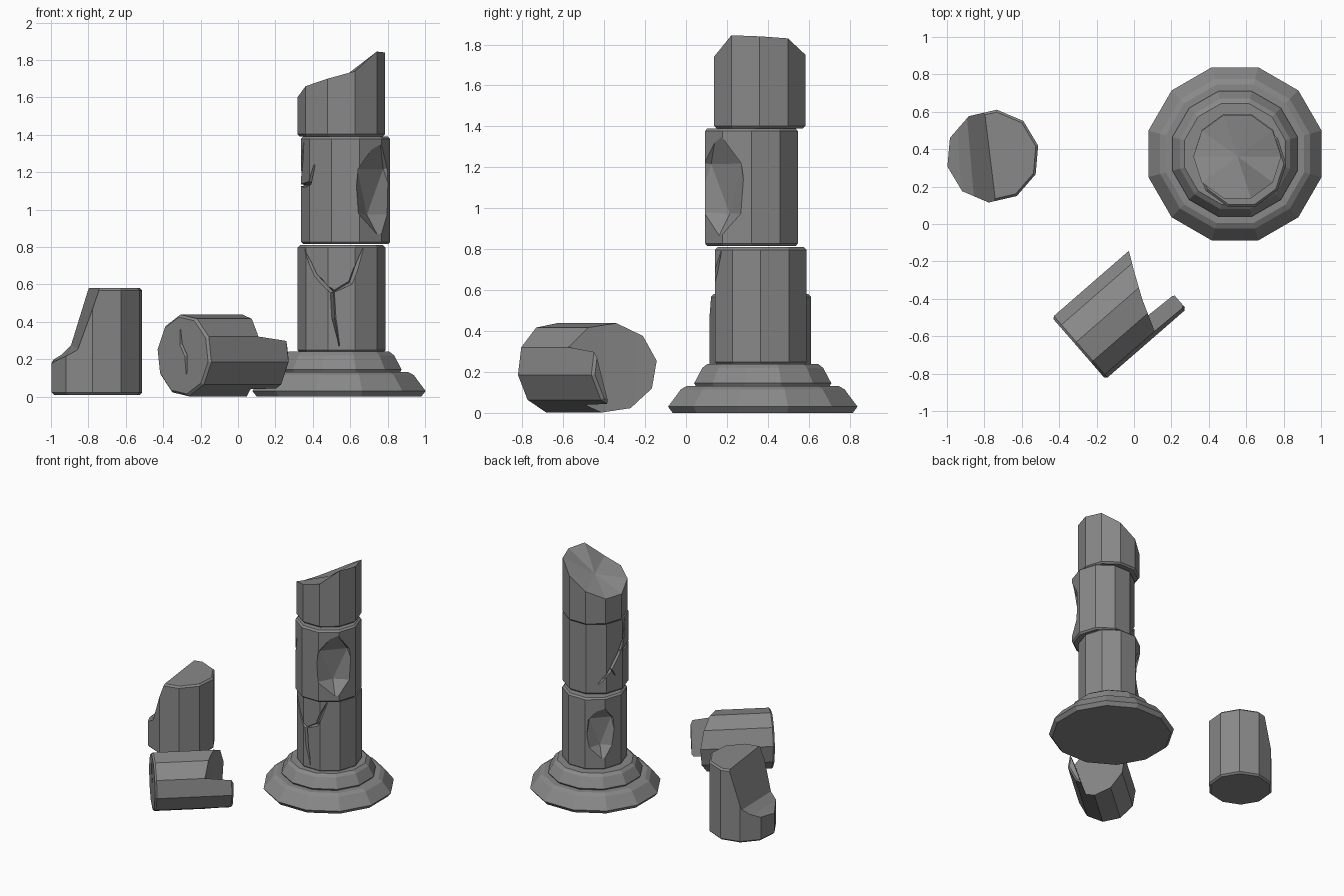
import bpy, bmesh, math, random
from mathutils import Matrix, Vector

if "Cube" in bpy.data.objects:
    bpy.data.objects.remove(bpy.data.objects["Cube"])

random.seed(4)
stone = bpy.data.materials.new("grey stone")
stone.diffuse_color = (0.25, 0.25, 0.25, 1)
stone.use_nodes = True
stone.node_tree.nodes["Principled BSDF"].inputs["Base Color"].default_value = stone.diffuse_color


def make_object(name, bm):
    bmesh.ops.recalc_face_normals(bm, faces=bm.faces)
    me = bpy.data.meshes.new(name)
    bm.to_mesh(me)
    bm.free()
    me.materials.append(stone)
    ob = bpy.data.objects.new(name, me)
    bpy.context.collection.objects.link(ob)
    return ob


def loft(name, rings):
    """Closed solid through rings of equal point count."""
    bm = bmesh.new()
    vs = [[bm.verts.new(p) for p in ring] for ring in rings]
    n = len(vs[0])
    for a, b in zip(vs, vs[1:]):
        for i in range(n):
            j = (i + 1) % n
            bm.faces.new((a[i], a[j], b[j], b[i]))
    bm.faces.new(vs[0])
    bm.faces.new(vs[-1])
    return make_object(name, bm)


def turned(name, profile, n, phase=0.0, centre=(0, 0)):
    """Faceted turned solid from (radius, z) pairs."""
    angles = [2 * math.pi * i / n + math.radians(phase) for i in range(n)]
    return loft(name, [[(centre[0] + r * math.cos(a), centre[1] + r * math.sin(a), z)
                        for a in angles] for r, z in profile])


def drum(name, r, z0, z1, phase=0.0, centre=(0, 0)):
    b = 0.013
    return turned(name, [(r - b, z0), (r, z0 + b), (r, z1 - b), (r - b, z1)], 10, phase, centre)


def carve(ob, cutter):
    mod = ob.modifiers.new("carve", 'BOOLEAN')
    mod.operation = 'DIFFERENCE'
    mod.solver = 'EXACT'
    mod.object = cutter
    bpy.context.view_layer.objects.active = ob
    bpy.ops.object.modifier_apply(modifier=mod.name)
    bpy.data.objects.remove(cutter)


def chip(ob, centre, angle, dist, z, size):
    """Faceted hollow; size = (depth, width, height) half extents."""
    a = math.radians(angle)
    bm = bmesh.new()
    bmesh.ops.create_icosphere(bm, subdivisions=1, radius=1)
    for v in bm.verts:
        v.co *= random.uniform(0.94, 1.06)
        v.co = Vector(v.co[i] * size[i] for i in range(3))
    pos = (centre[0] + dist * math.cos(a), centre[1] + dist * math.sin(a), z)
    bm.transform(Matrix.Translation(pos) @ Matrix.Rotation(a, 4, 'Z'))
    carve(ob, make_object("chip_cutter", bm))


def groove(ob, pts, normals, w=0.013, d=0.025):
    """Tapered diamond-section groove along a path on the surface."""
    rings = []
    for i, (p, nrm) in enumerate(zip(pts, normals)):
        t = pts[min(i + 1, len(pts) - 1)] - pts[max(i - 1, 0)]
        side = t.cross(nrm).normalized()
        k = 0.3 if i in (0, len(pts) - 1) else 1.0
        rings.append([p - nrm * d, p + side * w * k, p + nrm * d * 1.5, p - side * w * k])
    carve(ob, loft("crack_cutter", rings))


def crack(ob, centre, path):
    """path = (angle in degrees, z) pairs round a drum."""
    nrm = [Vector((math.cos(math.radians(a)), math.sin(math.radians(a)), 0)) for a, z in path]
    pts = [Vector((centre[0], centre[1], z)) + n * 0.231 for n, (a, z) in zip(nrm, path)]
    groove(ob, pts, nrm)


# Stepped twelve-sided base
k = 1 / math.cos(math.radians(15))
base_centre = (0.54, 0.375)
turned("base_lower", [(0.44 * k, 0), (0.463 * k, 0.03), (0.40 * k, 0.115), (0.37 * k, 0.132)],
       12, 15, base_centre)
turned("base_upper", [(0.32 * k, 0.12), (0.335 * k, 0.145), (0.295 * k, 0.22), (0.27 * k, 0.24)],
       12, 15, base_centre)

# Lower drum: forked crack in front, chip at back left
c1 = (0.553, 0.365)
low = drum("column_drum_lower", 0.235, 0.235, 0.81, 0, c1)
chip(low, c1, 138, 0.255, 0.52, (0.10, 0.15, 0.245))
crack(low, c1, [(212, 0.79), (232, 0.65), (258, 0.56), (260, 0.42), (267, 0.27)])
crack(low, c1, [(256, 0.555), (282, 0.61), (290, 0.69), (301, 0.79)])

# Middle drum: big chip at front right, cracks on the left
c2 = (0.575, 0.32)
mid = drum("column_drum_middle", 0.239, 0.815, 1.39, 0, c2)
chip(mid, c2, -43, 0.25, 1.10, (0.10, 0.20, 0.27))
crack(mid, c2, [(192, 1.36), (183, 1.22), (172, 1.12), (152, 1.0), (130, 0.90)])
crack(mid, c2, [(174, 1.13), (195, 1.13), (216, 1.14), (224, 1.24)])
crack(mid, c2, [(154, 1.01), (163, 0.95)])

# Upper drum with slanting broken top
c3 = (0.552, 0.36)
heights = [1.84, 1.83, 1.75, 1.66, 1.60, 1.60, 1.66, 1.70, 1.74, 1.845]
rings = []
for r, z in ((0.222, 1.39), (0.235, 1.403), (0.235, None)):
    rings.append([(c3[0] + r * math.cos(i * math.pi / 5), c3[1] + r * math.sin(i * math.pi / 5),
                   heights[i] if z is None else z) for i in range(10)])
top = loft("column_drum_broken_top", rings)
bm = bmesh.new()
bm.from_mesh(top.data)
bm.faces.ensure_lookup_table()
cap = max(bm.faces, key=lambda f: f.calc_center_median().z)
hub = bmesh.ops.poke(bm, faces=[cap])["verts"][0]
hub.co.z = 1.70
bm.to_mesh(top.data)
bm.free()

# Standing fragment with its left side sheared off
stump = drum("standing_fragment", 0.249, 0.01, 0.58, 13, (-0.755, 0.363))
front = [(-0.72, 0.62), (-0.735, 0.58), (-0.85, 0.25), (-0.92, 0.21), (-1.06, 0.10), (-1.06, 0.62)]
back = [(-0.79, 0.62), (-0.805, 0.58), (-0.90, 0.28), (-0.95, 0.23), (-1.06, 0.17), (-1.06, 0.62)]
carve(stump, loft("shear_cutter", [[(x, 0.08, z) for x, z in front],
                                   [(x, 0.65, z) for x, z in back]]))

# Fallen fragment: modelled upright, broken at one end, then laid down
fallen = drum("fallen_fragment", 0.221, 0, 0.572, 9)
low_cut = [(0.28, 0.575), (0.12, 0.495), (-0.02, 0.43), (-0.09, 0.39), (-0.10, 0.7), (0.28, 0.7)]
high_cut = [(0.28, 0.575), (0.12, 0.495), (-0.02, 0.43), (-0.24, 0.35), (-0.26, 0.7), (0.28, 0.7)]
carve(fallen, loft("break_cutter", [[(x, -0.24, z) for x, z in low_cut],
                                    [(x, 0.24, z) for x, z in high_cut]]))
end_path = [Vector(p) for p in ((0.02, 0.14, 0), (0.015, 0.06, 0), (-0.025, 0, 0), (-0.03, -0.10, 0))]
groove(fallen, end_path, [Vector((0, 0, -1))] * 4, 0.01)
a = math.radians(41)
u, v, up = Vector((math.cos(a), math.sin(a), 0)), Vector((-math.sin(a), math.cos(a), 0)), Vector((0, 0, 1))
lay = Matrix((v, up, u)).transposed().to_4x4()
lay.translation = (-0.295, -0.665, 0.22)
fallen.data.transform(lay)
